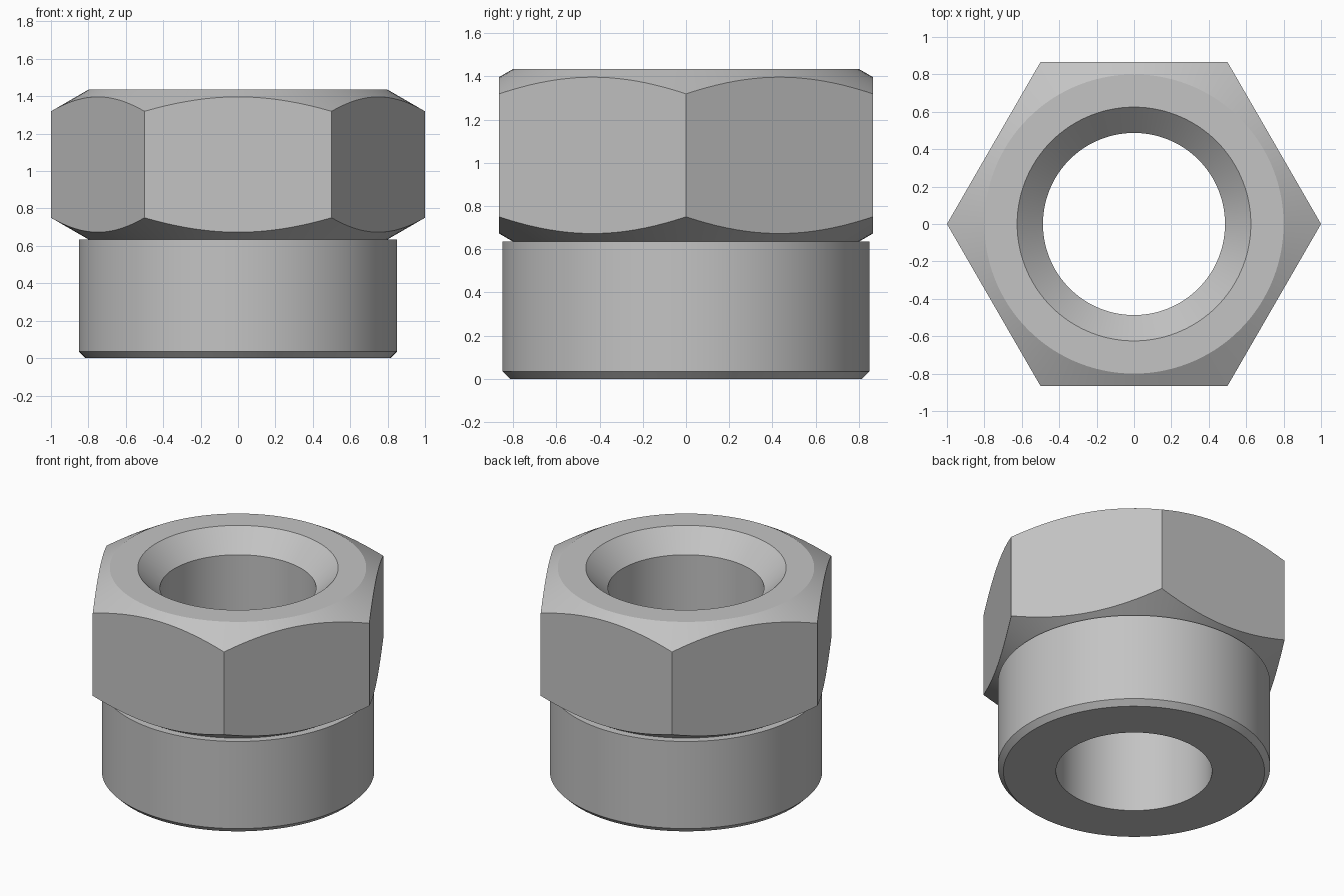
import bpy
import bmesh
import math
from mathutils import Vector

cube = bpy.data.objects.get("Cube")
if cube:
    bpy.data.objects.remove(cube, do_unlink=True)

SEGMENTS = 120
BORE, MOUTH = 0.487, 0.625         # bore and countersink radii
SHANK, EDGE = 0.85, 0.035          # shank radius and its bottom chamfer
SEAT, TOP = 0.635, 1.435           # lower and upper ends of the hexagon
CONE, OVER = 0.8, 1.2              # chamfer cone start, oversize radius to trim
APOTHEM = math.sqrt(3) / 2
drop = (OVER - CONE) * math.tan(math.radians(30))

# Turned profile (radius, height): bore, countersink, chamfered head, shank
profile = [
    (BORE, 0), (BORE, TOP - (MOUTH - BORE)), (MOUTH, TOP), (CONE, TOP),
    (OVER, TOP - drop), (OVER, SEAT + drop), (CONE, SEAT),
    (SHANK, SEAT), (SHANK, EDGE), (SHANK - EDGE, 0),
]

bm = bmesh.new()
verts = [bm.verts.new((r, 0, z)) for r, z in profile]
edges = [bm.edges.new((a, b)) for a, b in zip(verts, verts[1:] + verts[:1])]
bmesh.ops.spin(bm, geom=verts + edges, cent=(0, 0, 0), axis=(0, 0, 1),
               angle=math.tau, steps=SEGMENTS)
bmesh.ops.remove_doubles(bm, verts=bm.verts[:], dist=1e-4)

# Mill the six wrench flats
for i in range(6):
    angle = math.radians(30 + 60 * i)
    normal = Vector((math.cos(angle), math.sin(angle), 0))
    cut = bmesh.ops.bisect_plane(
        bm, geom=bm.verts[:] + bm.edges[:] + bm.faces[:], dist=1e-5,
        plane_co=normal * APOTHEM, plane_no=normal, clear_outer=True)
    rim = [e for e in cut["geom_cut"] if isinstance(e, bmesh.types.BMEdge)]
    bmesh.ops.contextual_create(bm, geom=[e for e in rim if e.is_boundary])
bmesh.ops.recalc_face_normals(bm, faces=bm.faces[:])

mesh = bpy.data.meshes.new("hex_fitting")
bm.to_mesh(mesh)
bm.free()
fitting = bpy.data.objects.new("hex_fitting", mesh)
bpy.context.collection.objects.link(fitting)

# Plain grey metal
steel = bpy.data.materials.new("light grey")
steel.use_nodes = True
colour = (0.55, 0.55, 0.55, 1)
steel.diffuse_color = colour
steel.node_tree.nodes["Principled BSDF"].inputs["Base Color"].default_value = colour
mesh.materials.append(steel)

# Smooth turned surfaces, crisp edges
bpy.ops.object.select_all(action="DESELECT")
fitting.select_set(True)
bpy.context.view_layer.objects.active = fitting
bpy.ops.object.shade_smooth_by_angle(angle=math.radians(20))
